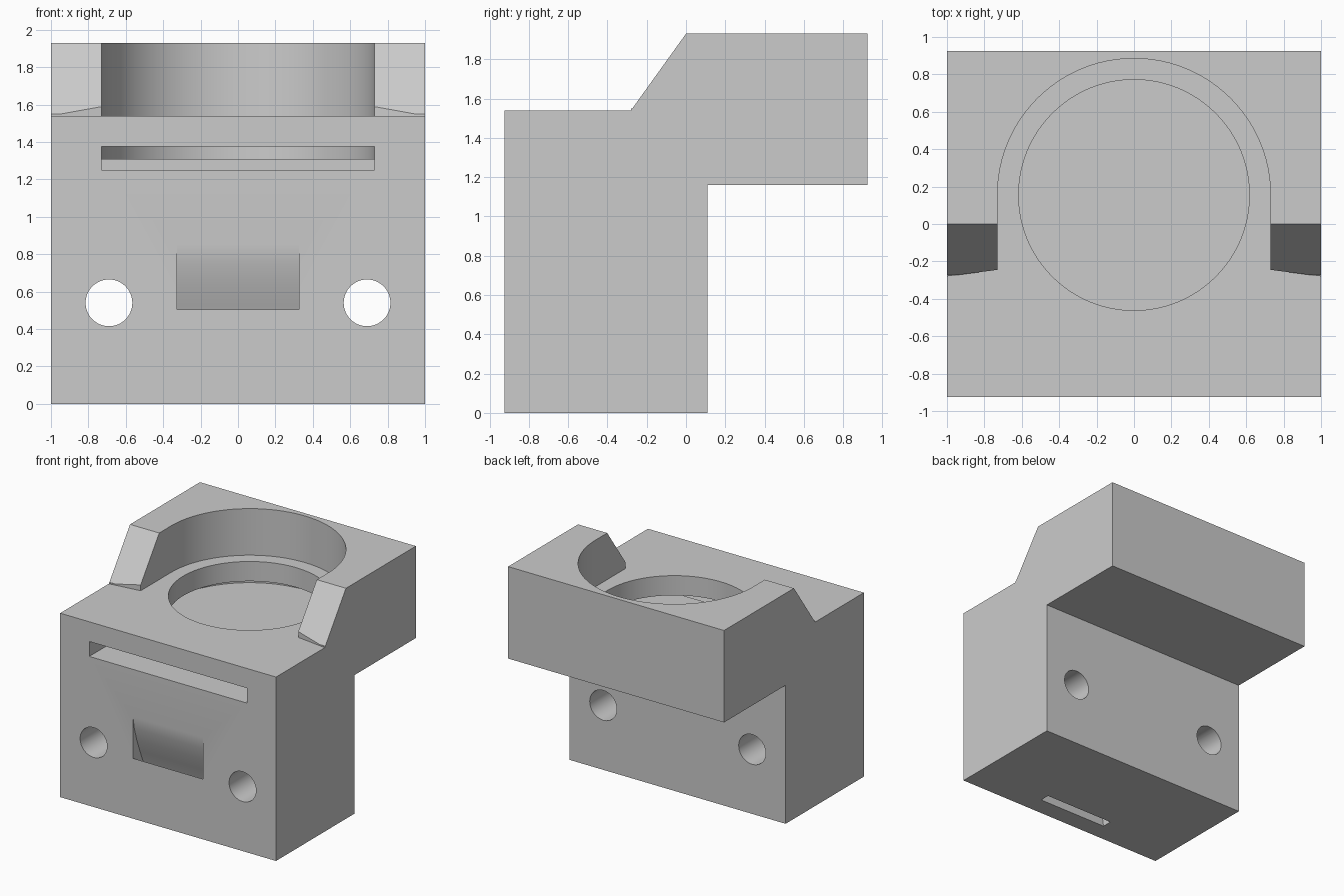
import bpy, bmesh, math
from mathutils import Vector

if "Cube" in bpy.data.objects:
    bpy.data.objects.remove(bpy.data.objects["Cube"], do_unlink=True)

grey = bpy.data.materials.new("plain_grey")
grey.use_nodes = True
grey.diffuse_color = (0.6, 0.6, 0.6, 1)
grey.node_tree.nodes["Principled BSDF"].inputs["Base Color"].default_value = (0.6, 0.6, 0.6, 1)


def prism(name, outline, axis, start, end):
    """Extrude a 2D outline along x, y or z."""
    place = {"x": lambda a, b: Vector((start, a, b)),
             "y": lambda a, b: Vector((a, start, b)),
             "z": lambda a, b: Vector((a, b, start))}[axis]
    step = Vector([end - start if axis == k else 0 for k in "xyz"])
    bm = bmesh.new()
    face = bm.faces.new([bm.verts.new(place(a, b)) for a, b in outline])
    grown = bmesh.ops.extrude_face_region(bm, geom=[face])
    bmesh.ops.translate(bm, vec=step, verts=[v for v in grown["geom"] if isinstance(v, bmesh.types.BMVert)])
    bmesh.ops.recalc_face_normals(bm, faces=bm.faces)
    mesh = bpy.data.meshes.new(name)
    bm.to_mesh(mesh)
    bm.free()
    mesh.materials.append(grey)
    obj = bpy.data.objects.new(name, mesh)
    bpy.context.collection.objects.link(obj)
    return obj


def arc(cx, cy, r, a0, a1, n):
    angles = [math.radians(a0 + (a1 - a0) * i / n) for i in range(n + 1)]
    return [(cx + r * math.cos(t), cy + r * math.sin(t)) for t in angles]


def circle(cx, cy, r, n):
    return arc(cx, cy, r, 0, 360, n)[:-1]


# Stepped body with an overhanging shelf and sloped shoulders
body = prism("holder_body", [(-0.925, 0), (0.11, 0), (0.11, 1.16), (0.925, 1.16), (0.925, 1.93),
                             (0, 1.93), (-0.273, 1.55), (-0.925, 1.55)], "x", -1, 1)

CY, R = 0.155, 0.73
back = arc(0, CY, R, 0, 180, 48)
cutters = [
    # Rounded recess, open to the front deck
    prism("recess_cut", back + [(-R, -0.245), (-1.1, -0.293), (-1.1, -1.1),
                                (1.1, -1.1), (1.1, -0.293), (R, -0.245)], "z", 1.54, 2.2),
    # Round-backed slot with a lower lip at its mouth
    prism("slot_cut", back + [(-R, -1.1), (R, -1.1)], "z", 1.31, 1.375),
    prism("slot_mouth_cut", [(-R, -1.1), (R, -1.1), (R, -0.5), (-R, -0.5)], "z", 1.25, 1.34),
    # Round window joining recess and slot
    prism("window_cut", circle(0, CY, 0.617, 96), "z", 1.34, 1.7),
    # Curved channel from the front face down through the base
    prism("channel_cut", [(-0.925, 0.85), (-0.908, 0.75), (-0.875, 0.64), (-0.833, 0.53),
                          (-0.785, 0.415), (-0.725, 0.2), (-0.68, 0), (-0.67, -0.1),
                          (-0.755, -0.1), (-0.765, 0), (-0.8, 0.2), (-0.855, 0.36),
                          (-0.925, 0.505), (-1, 0.62), (-1, 0.85)], "x", -0.325, 0.325),
]
# Two screw holes through the lower block
for side in (-1, 1):
    cutters.append(prism("screw_hole_cut", circle(side * 0.69, 0.54, 0.125, 48), "y", -1.1, 0.4))

bpy.context.view_layer.objects.active = body
for cutter in cutters:
    mod = body.modifiers.new(cutter.name, "BOOLEAN")
    mod.operation = "DIFFERENCE"
    mod.solver = "EXACT"
    mod.object = cutter
    bpy.ops.object.modifier_apply(modifier=mod.name)
    bpy.data.objects.remove(cutter, do_unlink=True)

# Smooth the round walls, keep the corners crisp
bpy.ops.object.select_all(action="DESELECT")
body.select_set(True)
bpy.ops.object.shade_smooth_by_angle(angle=math.radians(30))
